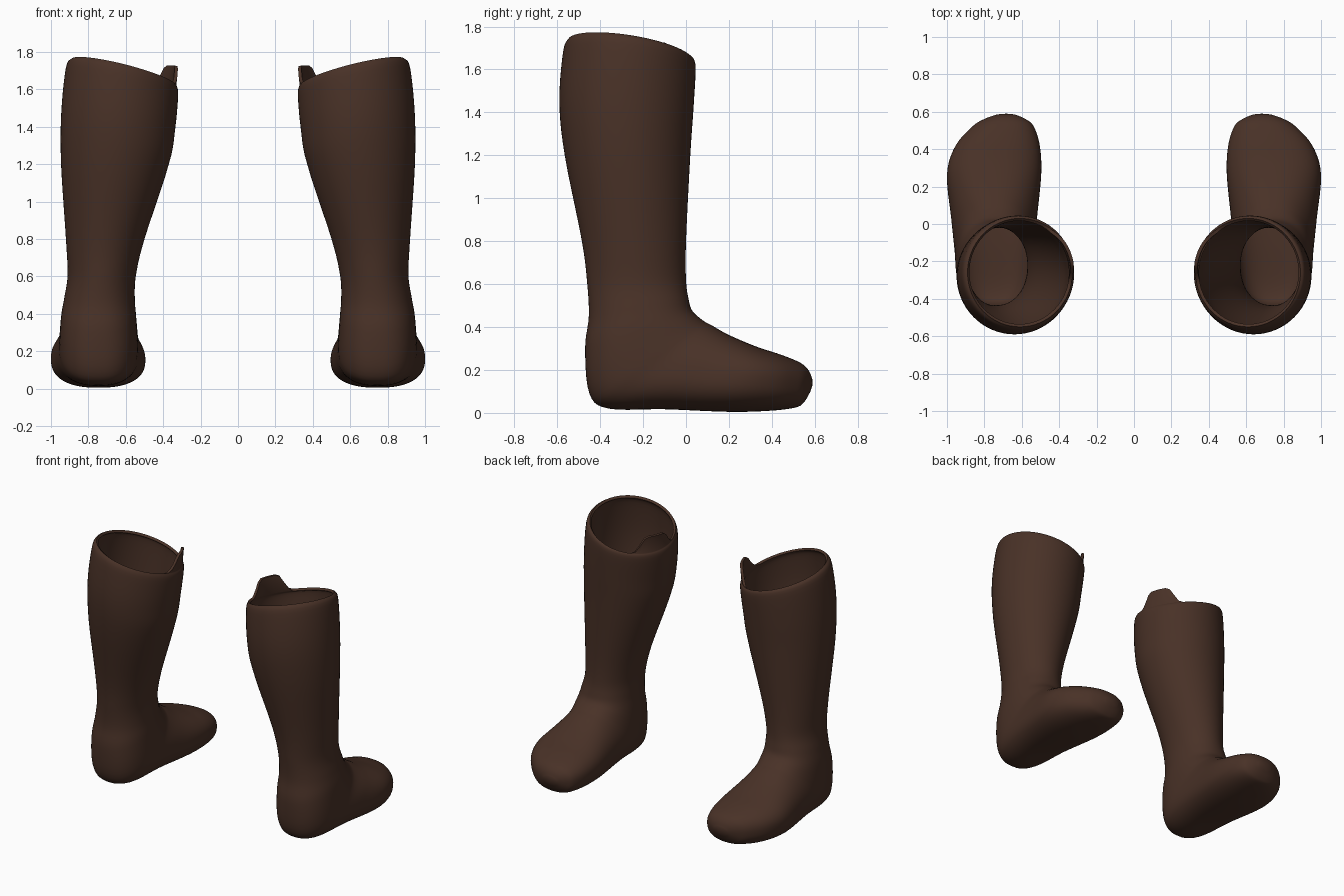
import bpy, bmesh, math
from mathutils import Vector

if "Cube" in bpy.data.objects:
    bpy.data.objects.remove(bpy.data.objects["Cube"])

SIDES = 64
STEPS = 5

leather = bpy.data.materials.new("dark_brown_leather")
leather.diffuse_color = (0.066, 0.031, 0.02, 1)
leather.use_nodes = True
leather.node_tree.nodes["Principled BSDF"].inputs["Base Color"].default_value = leather.diffuse_color

# Key sections from rim to toe:
# front y, front z, back y, back z, centre x, half width
SECTIONS = [
    (.03, 1.645, -.55, 1.735, .61, .28),
    (.045, 1.61, -.573, 1.68, .62, .30),
    (.035, 1.42, -.59, 1.45, .64, .305),
    (.02, 1.2, -.565, 1.2, .658, .288),
    (0, .8, -.485, .8, .71, .21),
    (0, .62, -.46, .6, .728, .183),
    (.012, .53, -.453, .45, .74, .188),
    (.03, .475, -.47, .3, .745, .2),
    (.08, .43, -.45, .09, .745, .21),
    (.12, .408, -.36, .02, .745, .214),
    (.2, .363, -.1, .017, .748, .23),
    (.33, .308, .2, .005, .748, .252),
    (.44, .272, .39, .01, .729, .226),
    (.53, .235, .51, .025, .7, .165),
    (.57, .2, .55, .05, .69, .11),
    (.588, .16, .58, .1, .685, .05),
]


def smooth_sections(rows, steps):
    """Catmull-Rom interpolation between the sections."""
    out = []
    for i in range(len(rows) - 1):
        a, b = rows[max(i - 1, 0)], rows[i]
        c, d = rows[i + 1], rows[min(i + 2, len(rows) - 1)]
        for k in range(steps):
            t = k / steps
            out.append([q + .5 * t * (r - p + t * (2*p - 5*q + 4*r - s + t * (3*(q - r) + s - p)))
                        for p, q, r, s in zip(a, b, c, d)])
    return out + [list(rows[-1])]


def ring_points(sec):
    fy, fz, by, bz, xc, hw = sec
    # Rim slopes up to the outside; foot is squarer than the shaft
    slope = .25 * min(1, max(0, (fz - 1.2) / .43))
    n = 2 + .4 * min(1, max(0, (.6 - bz) / .4)) * min(1, hw / .15)
    mid = Vector((xc, (fy + by) / 2, (fz + bz) / 2))
    half = Vector((0, (fy - by) / 2, (fz - bz) / 2))
    pts = []
    for j in range(SIDES):
        a = 2 * math.pi * j / SIDES
        c, s = math.cos(a), math.sin(a)
        dx = hw * math.copysign(abs(c) ** (2 / n), c)
        p = mid + half * math.copysign(abs(s) ** (2 / n), s)
        pts.append(p + Vector((dx, 0, slope * dx)))
    return pts


def tab_rise(deg):
    """Fraction of full tab height around the rim."""
    if deg < 142:
        return max(0, (deg - 128) / 14)
    if deg > 172:
        return max(0, 1 - (deg - 172) / 20) ** 1.5
    return 1


def build_boot(name, side):
    bm = bmesh.new()
    rings = [[bm.verts.new(p) for p in ring_points(s)]
             for s in smooth_sections(SECTIONS, STEPS)]
    for r0, r1 in zip(rings, rings[1:]):
        for j in range(SIDES):
            k = (j + 1) % SIDES
            bm.faces.new((r0[j], r1[j], r1[k], r0[k]))
    # Rounded toe tip
    tip = bm.verts.new((.683, .59, .13))
    for j in range(SIDES):
        bm.faces.new((rings[-1][j], tip, rings[-1][(j + 1) % SIDES]))
    # Pull tab rising from the inner side of the rim
    rim = rings[0]
    top = {}
    for j in range(SIDES):
        h = tab_rise(360 * j / SIDES)
        if h > 0:
            co = rim[j].co
            top[j] = bm.verts.new((co.x - .012 * h, co.y, co.z + (1.725 - co.z) * h))
    first, last = min(top), max(top)
    for j in range(first, last):
        bm.faces.new((rim[j], rim[j + 1], top[j + 1], top[j]))
    bm.faces.new((rim[first - 1], rim[first], top[first]))
    bm.faces.new((rim[last], rim[last + 1], top[last]))
    for v in bm.verts:
        v.co.x *= side
    bmesh.ops.recalc_face_normals(bm, faces=bm.faces)
    # Make sure the outside faces outward
    probe = max(bm.faces, key=lambda f: f.calc_center_median().x * side)
    if probe.normal.x * side < 0:
        bmesh.ops.reverse_faces(bm, faces=bm.faces)
    me = bpy.data.meshes.new(name)
    bm.to_mesh(me)
    bm.free()
    me.materials.append(leather)
    ob = bpy.data.objects.new(name, me)
    bpy.context.collection.objects.link(ob)
    # Leather thickness toward the inside
    wall = ob.modifiers.new("wall", 'SOLIDIFY')
    wall.thickness = .018
    wall.offset = -1
    bpy.context.view_layer.objects.active = ob
    ob.select_set(True)
    bpy.ops.object.modifier_apply(modifier="wall")
    bpy.ops.object.shade_smooth_by_angle(angle=math.radians(40))
    ob.select_set(False)


build_boot("right_boot", 1)
build_boot("left_boot", -1)
